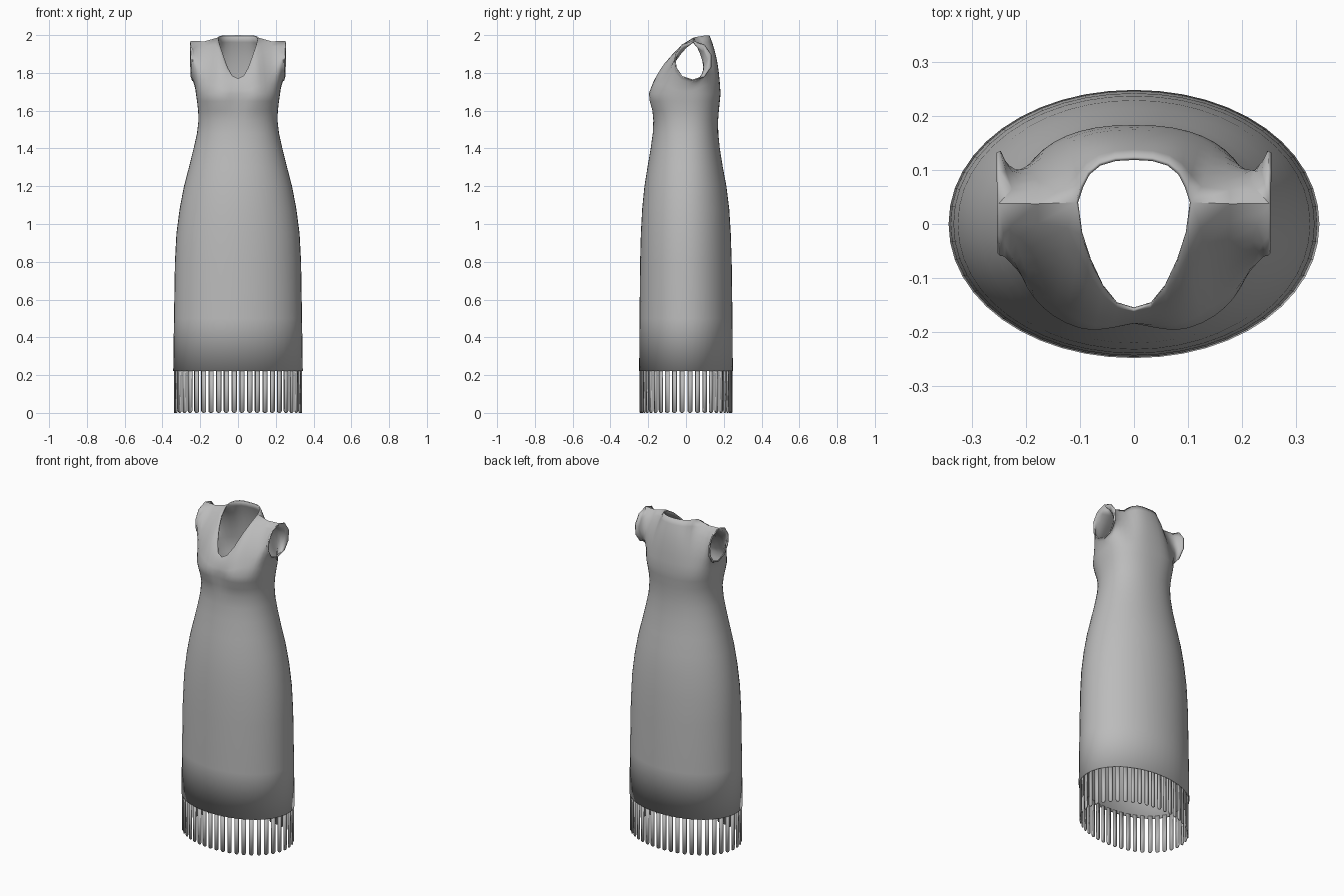
import bpy, bmesh
from math import sin, cos, pi, exp, copysign
from mathutils import Vector

if "Cube" in bpy.data.objects:
    bpy.data.objects.remove(bpy.data.objects["Cube"])

cloth = bpy.data.materials.new("grey_cloth")
cloth.use_nodes = True
GREY = (0.5, 0.5, 0.5, 1)
cloth.diffuse_color = GREY
cloth.node_tree.nodes["Principled BSDF"].inputs["Base Color"].default_value = GREY

HALF = 24      # columns from front centre round to back centre
QUARTER = 12
ROWS = 7       # rows in the bodice above the bust


def finish(bm, name, thickness, offset):
    mesh = bpy.data.meshes.new(name)
    bm.to_mesh(mesh)
    bm.free()
    obj = bpy.data.objects.new(name, mesh)
    bpy.context.collection.objects.link(obj)
    mesh.materials.append(cloth)
    mod = obj.modifiers.new("thickness", 'SOLIDIFY')
    mod.thickness, mod.offset = thickness, offset
    bpy.ops.object.select_all(action='DESELECT')
    obj.select_set(True)
    bpy.context.view_layer.objects.active = obj
    bpy.ops.object.shade_smooth_by_angle(angle=0.9)
    return obj


def ring_point(a, z, width, front, back, square=1.0, dip=0.0):
    """Point on a rounded ring; a runs from 0 at the front to pi at the back."""
    s, c = sin(a), cos(a)
    x = width * copysign(abs(s) ** square, s)
    depth = front if c > 0 else back
    y = -copysign(abs(c) ** square, c) * depth
    if c > 0:
        y += dip * exp(-(x / 0.055) ** 2)
    return Vector((x, y, z))


# Skirt and waist rings: height, half width, front, back, squareness, bust dip
RINGS = [
    (0.222, 0.343, 0.248, 0.248, 0.98, 0),
    (0.50, 0.339, 0.246, 0.246, 0.98, 0),
    (0.80, 0.334, 0.243, 0.242, 0.98, 0),
    (0.95, 0.326, 0.239, 0.237, 0.98, 0),
    (1.08, 0.309, 0.232, 0.229, 0.98, 0),
    (1.20, 0.286, 0.220, 0.214, 0.97, 0),
    (1.30, 0.260, 0.204, 0.195, 0.95, 0),
    (1.40, 0.235, 0.187, 0.179, 0.93, 0),
    (1.48, 0.217, 0.176, 0.171, 0.9, 0),
    (1.55, 0.209, 0.173, 0.170, 0.88, 0),
    (1.60, 0.211, 0.184, 0.174, 0.86, 0.008),
    (1.65, 0.217, 0.201, 0.179, 0.84, 0.018),
    (1.69, 0.223, 0.206, 0.183, 0.82, 0.022),
]

# Upper edge of the bodice: neckline, shoulder seam, then armhole
NECK_FRONT = [(0, -.16, 1.77), (.03, -.15, 1.785), (.055, -.118, 1.83),
              (.08, -.07, 1.9), (.098, -.02, 1.95), (.107, .04, 1.987)]
NECK_BACK = [(0, .125, 1.997), (.035, .123, 1.998), (.065, .114, 1.998),
             (.087, .096, 1.997), (.1, .07, 1.993), (.107, .04, 1.987)]
SHOULDER = [(.18, .04, 1.975)]


def armhole(side):
    """Half circle from the shoulder tip to the armpit."""
    return [(.25 - .006 * i / 5, .038 + side * .102 * sin(pi * i / 5),
             1.864 + .106 * cos(pi * i / 5)) for i in range(6)]


front_edge = NECK_FRONT + SHOULDER + armhole(-1)
back_edge = NECK_BACK + SHOULDER + armhole(1)
edge = [Vector(p) for p in front_edge + back_edge[-2::-1]]


def column(k):
    """Points of one dress column, hem to upper edge."""
    a = pi * k / HALF
    pts = [ring_point(a, *ring) for ring in RINGS]
    start, end = pts[-1], edge[k]
    lean = 0.3 if k <= QUARTER else 0.12
    ctrl = start.lerp(end, lean)
    ctrl.z = start.z + 0.65 * (end.z - start.z)
    for r in range(1, ROWS + 1):
        t = r / ROWS
        pts.append(start * (1 - t) ** 2 + ctrl * 2 * t * (1 - t) + end * t * t)
    return pts


# Dress body, both halves, joined along the shoulder seams
bm = bmesh.new()
for mirror in (1, -1):
    cols = [[bm.verts.new((p.x * mirror, p.y, p.z)) for p in column(k)]
            for k in range(HALF + 1)]
    for left, right in zip(cols, cols[1:]):
        for i in range(len(left) - 1):
            quad = [left[i], right[i], right[i + 1], left[i + 1]]
            bm.faces.new(quad if mirror == 1 else quad[::-1])
bmesh.ops.remove_doubles(bm, verts=bm.verts, dist=0.0005)
# Soften the bodice without moving its edges
for _ in range(2):
    soft = [v for v in bm.verts if v.co.z > 1.7 and not v.is_boundary]
    bmesh.ops.smooth_vert(bm, verts=soft, factor=0.4,
                          use_axis_x=True, use_axis_y=True, use_axis_z=True)
finish(bm, "dress_body", 0.007, -1)

# Hem fringe: flat round-ended strands spaced evenly along the hem
STRANDS = 44
fine = [ring_point(2 * pi * i / 720, 0, 0.336, 0.242, 0.242, 0.98) for i in range(721)]
lengths = [0.0]
for p, q in zip(fine, fine[1:]):
    lengths.append(lengths[-1] + (q - p).length)
bm = bmesh.new()
for s in range(STRANDS):
    target = lengths[-1] * (s + 0.5) / STRANDS
    i = next(n for n, d in enumerate(lengths) if d >= target)
    along = (fine[i] - fine[i - 1]).normalized()
    outline = [(-.012, .235), (.012, .235)]
    outline += [(.012 * cos(pi * j / 6), .012 - .012 * sin(pi * j / 6)) for j in range(7)]
    bm.faces.new([bm.verts.new(fine[i] + along * u + Vector((0, 0, h)))
                  for u, h in outline[::-1]])
finish(bm, "hem_fringe", 0.006, 0)
